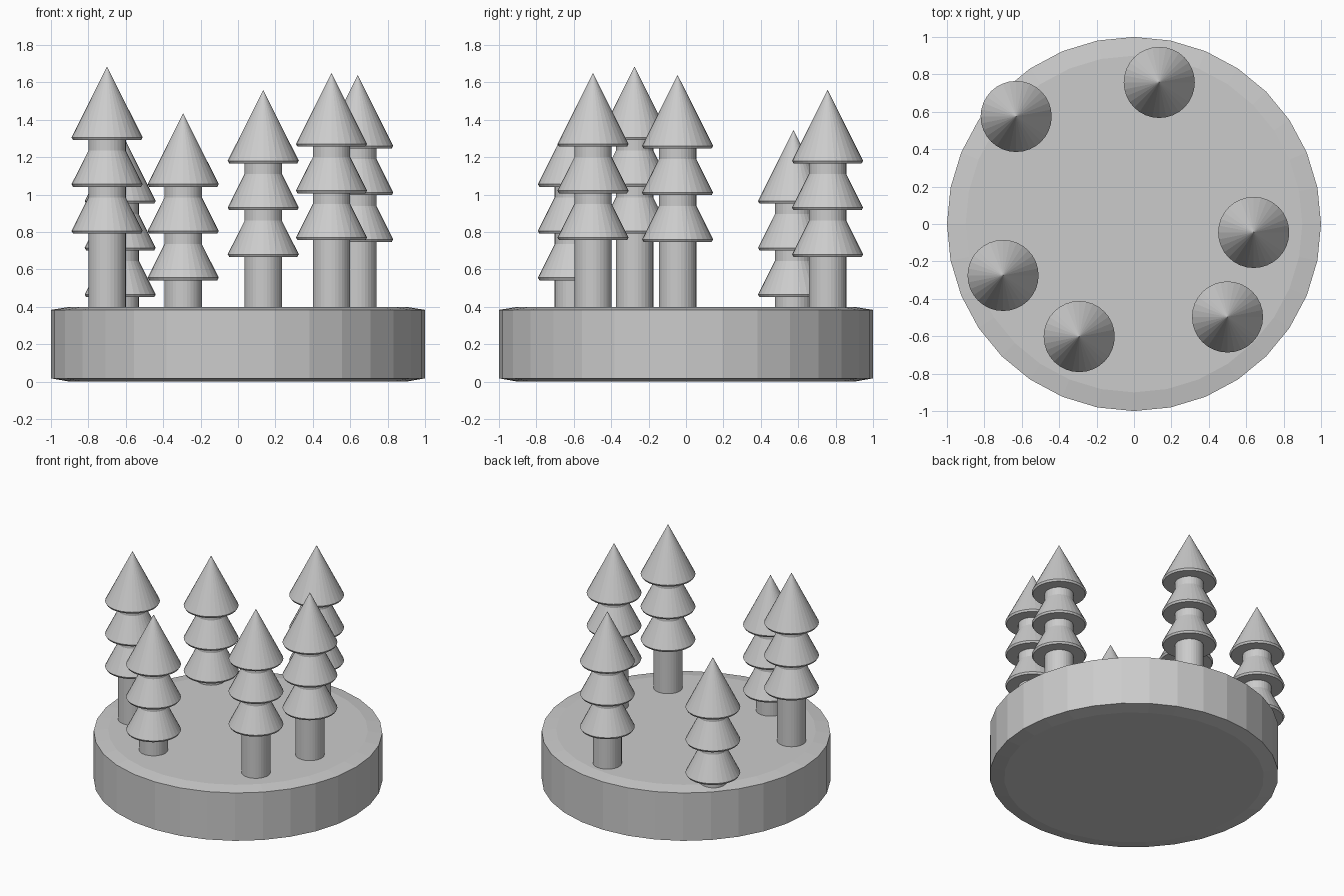
import bpy, math

if "Cube" in bpy.data.objects:
    bpy.data.objects.remove(bpy.data.objects["Cube"])

SIDES = 32

def lathe(name, profiles, x=0.0, y=0.0, z=0.0):
    """Revolve closed (radius, height) profiles into one flat-shaded object."""
    verts, faces = [], []
    for profile in profiles:
        rings = []
        for r, h in profile:
            start = len(verts)
            if r == 0:
                verts.append((0, 0, h))
                rings.append([start] * SIDES)
            else:
                for i in range(SIDES):
                    a = 2 * math.pi * i / SIDES
                    verts.append((r * math.cos(a), r * math.sin(a), h))
                rings.append(list(range(start, start + SIDES)))
        for lo, hi in zip(rings, rings[1:]):
            for i in range(SIDES):
                j = (i + 1) % SIDES
                quad = [lo[i], lo[j], hi[j], hi[i]]
                faces.append(list(dict.fromkeys(quad)))
        # flat caps
        faces.append(rings[0][::-1])
        if profile[-1][0] > 0:
            faces.append(rings[-1])
    mesh = bpy.data.meshes.new(name)
    mesh.from_pydata(verts, [], faces)
    mesh.update()
    obj = bpy.data.objects.new(name, mesh)
    obj.location = (x, y, z)
    bpy.context.collection.objects.link(obj)
    return obj

# round base with a shallow wide bevel
lathe("round_base", [[(0.9, 0), (1, 0.018), (1, 0.384), (0.9, 0.4)]])

# trees: x, y, tip height
trees = [(-0.70, -0.275, 1.685), (-0.63, 0.575, 1.345), (-0.293, -0.602, 1.435),
         (0.135, 0.757, 1.56), (0.50, -0.497, 1.65), (0.64, -0.045, 1.64)]
TIER = [(0.182, -0.393), (0.19, -0.379), (0, 0)]

for n, (x, y, tip) in enumerate(trees, 1):
    # trunk, running up into the top cone
    lathe(f"trunk_{n}", [[(0.1, 0.39 - tip), (0.1, -0.25)]], x, y, tip)
    # three stacked foliage cones with a thin lip
    tiers = [[(r, h - 0.25 * k) for r, h in TIER] for k in range(3)]
    lathe(f"foliage_{n}", tiers, x, y, tip)
